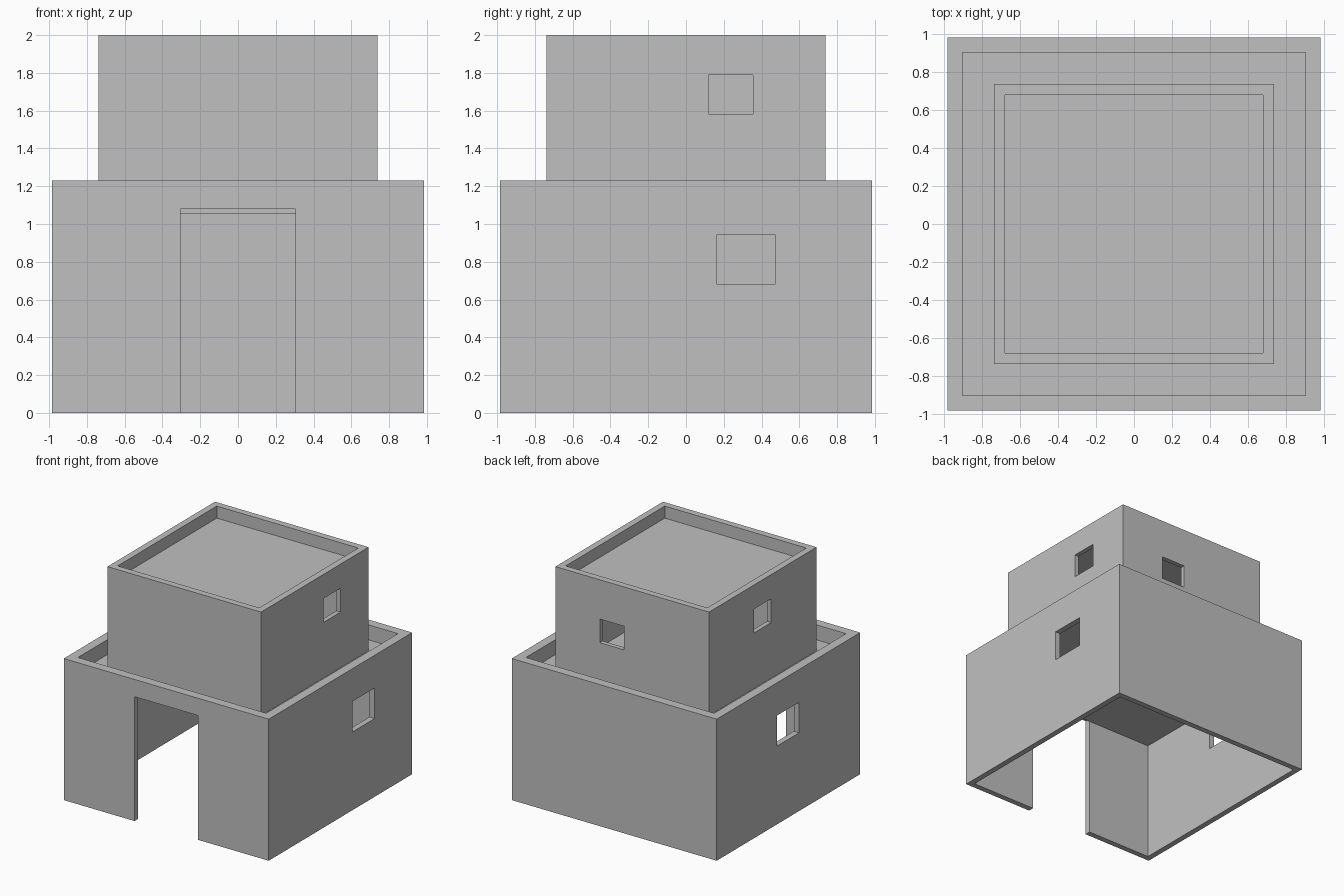
import bpy
import bmesh
from mathutils import Vector

cube = bpy.data.objects.get("Cube")
if cube:
    bpy.data.objects.remove(cube, do_unlink=True)

# Single plaster colour
plaster = bpy.data.materials.new("plaster_grey")
plaster.use_nodes = True
colour = (0.53, 0.53, 0.53, 1)
plaster.diffuse_color = colour
plaster.node_tree.nodes["Principled BSDF"].inputs["Base Color"].default_value = colour


def box(name, x, y, z):
    """Box spanning the given (low, high) ranges."""
    bm = bmesh.new()
    bmesh.ops.create_cube(bm, size=1)
    for v in bm.verts:
        v.co = Vector([r[0] if c < 0 else r[1] for c, r in zip(v.co, (x, y, z))])
    mesh = bpy.data.meshes.new(name)
    bm.to_mesh(mesh)
    bm.free()
    mesh.materials.append(plaster)
    obj = bpy.data.objects.new(name, mesh)
    bpy.context.collection.objects.link(obj)
    return obj


def carve(obj, x, y, z):
    """Cut a box-shaped void out of obj."""
    cutter = box("cutter", x, y, z)
    cutter.hide_render = True
    mod = obj.modifiers.new("cut", "BOOLEAN")
    mod.operation = "DIFFERENCE"
    mod.solver = "EXACT"
    mod.object = cutter
    bpy.context.view_layer.objects.active = obj
    bpy.ops.object.modifier_apply(modifier=mod.name)
    bpy.data.objects.remove(cutter, do_unlink=True)


def storey(name, half, base, ceiling, roof, top, wall, parapet):
    """Hollow storey, open below, with a flat roof behind a parapet."""
    obj = box(name, (-half, half), (-half, half), (base, top))
    room = (wall - half, half - wall)
    carve(obj, room, room, (base - 0.2, ceiling))
    terrace = (parapet - half, half - parapet)
    carve(obj, terrace, terrace, (roof, top + 0.2))
    return obj


# Ground floor: doorway in front, a window in each side
lower = storey("lower_storey", 0.985, 0, 1.055, 1.10, 1.23, 0.05, 0.08)
carve(lower, (-0.305, 0.305), (-1.2, -0.935), (-0.2, 1.08))
carve(lower, (0.8, 1.2), (0.165, 0.47), (0.68, 0.945))
carve(lower, (-1.2, -0.8), (-0.145, 0.16), (0.68, 0.945))

# Upper floor: windows in both sides and the back
upper = storey("upper_storey", 0.738, 1.10, 1.865, 1.895, 2.0, 0.04, 0.058)
carve(upper, (0.6, 0.9), (0.12, 0.355), (1.583, 1.79))
carve(upper, (-0.9, -0.6), (-0.115, 0.12), (1.583, 1.79))
carve(upper, (0.078, 0.312), (0.6, 0.9), (1.453, 1.658))
